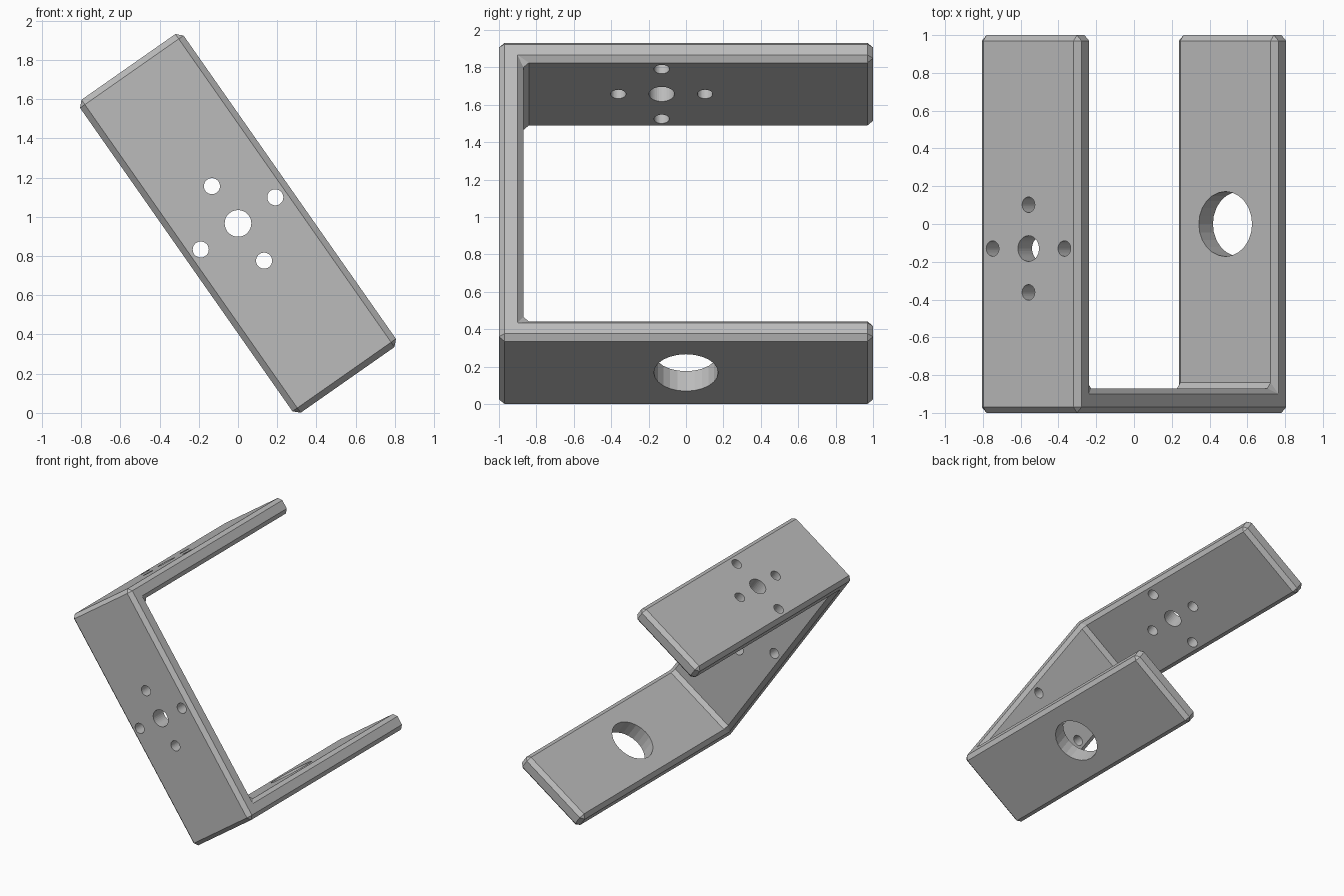
import bpy
import bmesh
from math import radians
from mathutils import Matrix, Vector

old = bpy.data.objects.get("Cube")
if old:
    bpy.data.objects.remove(old, do_unlink=True)

WIDTH, HEIGHT, DEPTH = 0.644, 1.948, 2.0
THICK, CHAMFER = 0.13, 0.03
TILT = radians(-35)
X, Y, Z = WIDTH / 2, DEPTH / 2, HEIGHT / 2

grey = bpy.data.materials.new("plain grey")
grey.use_nodes = True
colour = (0.5, 0.5, 0.5, 1)
grey.diffuse_color = colour
grey.node_tree.nodes["Principled BSDF"].inputs["Base Color"].default_value = colour


def add_object(name, bm):
    bmesh.ops.recalc_face_normals(bm, faces=bm.faces)
    mesh = bpy.data.meshes.new(name)
    bm.to_mesh(mesh)
    bm.free()
    mesh.materials.append(grey)
    obj = bpy.data.objects.new(name, mesh)
    bpy.context.collection.objects.link(obj)
    return obj


# U-shaped bracket: side profile extruded across its width
profile = [(-Y, -Z), (Y, -Z), (Y, THICK - Z), (THICK - Y, THICK - Z),
           (THICK - Y, Z - THICK), (Y, Z - THICK), (Y, Z), (-Y, Z)]
bm = bmesh.new()
face = bm.faces.new([bm.verts.new((-X, y, z)) for y, z in profile])
result = bmesh.ops.extrude_face_region(bm, geom=[face])
moved = [v for v in result["geom"] if isinstance(v, bmesh.types.BMVert)]
bmesh.ops.translate(bm, verts=moved, vec=(WIDTH, 0, 0))
bracket = add_object("bracket", bm)

bevel = bracket.modifiers.new("chamfer", "BEVEL")
bevel.width = CHAMFER
bevel.segments = 1
bevel.limit_method = 'ANGLE'

# Cutters for the screw and shaft holes
bm = bmesh.new()


def add_hole(centre, radius, turn, sides=32):
    bmesh.ops.create_cone(bm, cap_ends=True, segments=sides, radius1=radius,
                          radius2=radius, depth=THICK * 3,
                          matrix=Matrix.Translation(centre) @ turn)


def add_hole_pattern(centre, turn):
    add_hole(centre, 0.068, turn)
    for dx, dy in ((1, 0), (-1, 0), (0, 1), (0, -1)):
        offset = turn @ Vector((dx, dy, 0)) * 0.232
        add_hole(centre + offset, 0.041, turn)


upright = Matrix.Identity(4)
facing_front = Matrix.Rotation(radians(90), 4, 'X')
add_hole_pattern(Vector((0, THICK / 2 - Y, 0)), facing_front)
add_hole_pattern(Vector((0, -0.13, Z - THICK / 2)), upright)
add_hole(Vector((0, 0, THICK / 2 - Z)), 0.172, upright, 24)
cutter = add_object("hole_cutter", bm)
cutter.hide_render = True

cut = bracket.modifiers.new("holes", "BOOLEAN")
cut.operation = 'DIFFERENCE'
cut.solver = 'EXACT'
cut.object = cutter

# Bake the modifiers, then drop the cutter
bpy.context.view_layer.update()
evaluated = bracket.evaluated_get(bpy.context.evaluated_depsgraph_get())
baked = bpy.data.meshes.new_from_object(evaluated)
bracket.modifiers.clear()
bracket.data = baked
bpy.data.objects.remove(cutter, do_unlink=True)

# Tilt the bracket sideways and stand it on the ground
bracket.rotation_euler = (0, TILT, 0)
bracket.location = (0, 0, 0.966)
